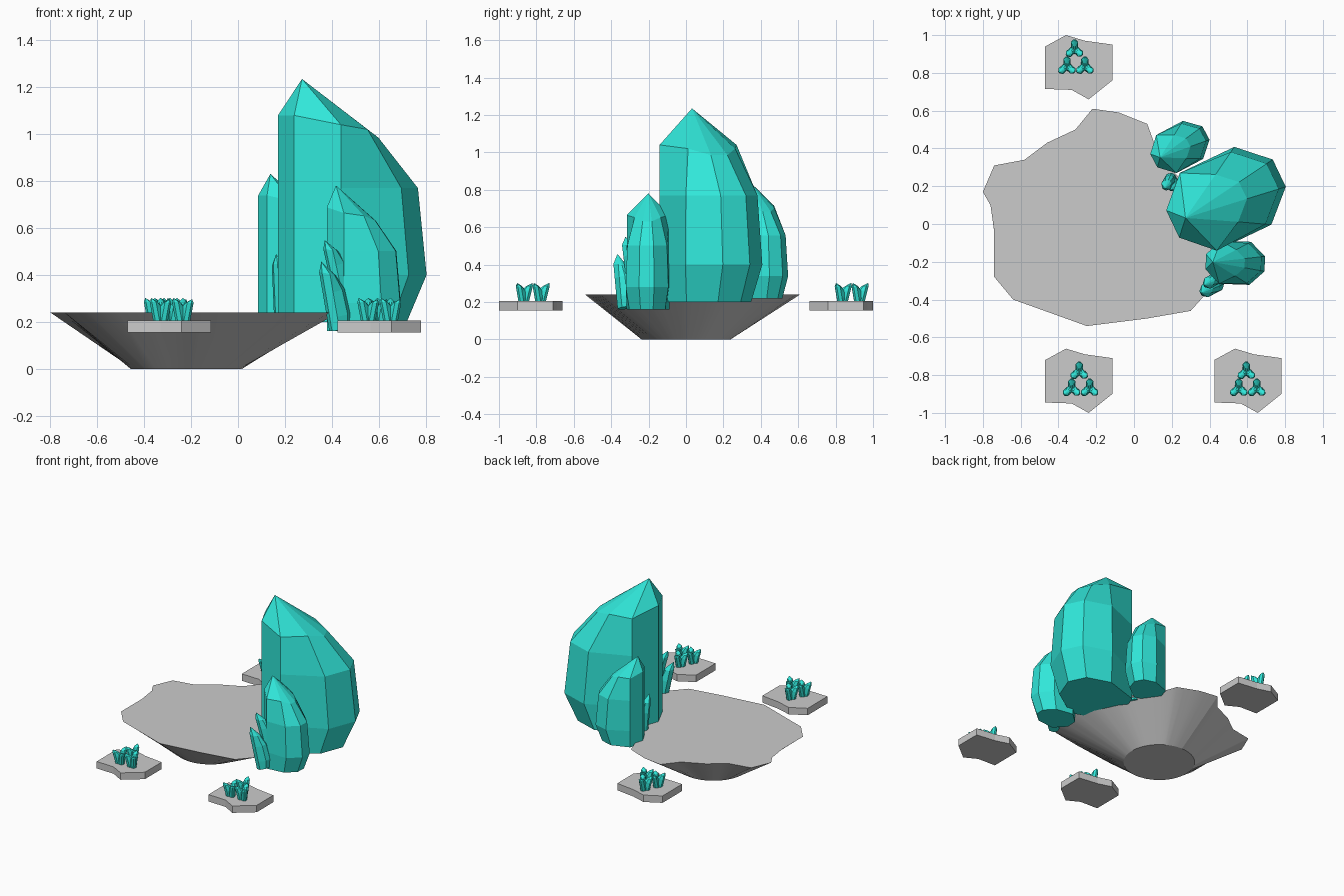
import bpy, bmesh
from math import radians, cos, sin, atan2
from mathutils import Matrix, Vector

if "Cube" in bpy.data.objects:
    bpy.data.objects.remove(bpy.data.objects["Cube"])

teal = bpy.data.materials.new("teal_crystal")
teal.diffuse_color = (0.03, 0.8, 0.7, 1)
teal.use_nodes = True
teal.node_tree.nodes["Principled BSDF"].inputs["Base Color"].default_value = teal.diffuse_color


def finish(bm, name, mat=None):
    bmesh.ops.recalc_face_normals(bm, faces=bm.faces)
    me = bpy.data.meshes.new(name)
    bm.to_mesh(me)
    bm.free()
    ob = bpy.data.objects.new(name, me)
    bpy.context.collection.objects.link(ob)
    if mat:
        me.materials.append(mat)
    return ob


def loft(bm, rings, apex=None):
    """Closed stack of rings with a bottom cap and either a top cap or a point."""
    vs = [[bm.verts.new(p) for p in r] for r in rings]
    n = len(vs[0])
    for a, b in zip(vs, vs[1:]):
        for i in range(n):
            j = (i + 1) % n
            bm.faces.new((a[i], a[j], b[j], b[i]))
    bm.faces.new(vs[0][::-1])
    if apex is None:
        bm.faces.new(vs[-1])
    else:
        tip = bm.verts.new(apex)
        for i in range(n):
            bm.faces.new((vs[-1][i], vs[-1][(i + 1) % n], tip))


# Unit crystal: eight sides, straight on the near side, bulging on the far side
half = [(0, .08), (.15, .228), (.47, .228), (.625, .08)]
OCT = [(u, -v) for u, v in half] + [(u, v) for u, v in reversed(half)]
SHOULDER = {0: .88, .15: .84, .47: .82, .625: .785}


def crystal(bm, loc, angle, s, sz, lean=0):
    m = (Matrix.Translation(loc) @ Matrix.Rotation(radians(angle), 4, 'Z')
         @ Matrix.Rotation(radians(-lean), 4, 'Y') @ Matrix.Diagonal((s, s, sz, 1)))
    rings = []
    for f, z in ((.84, 0), (1, .2), (.93, .57), (.61, None)):
        ring = []
        for u, v in OCT:
            h = SHOULDER[u] if z is None else z
            if u > .2:
                p = (.08 + (u - .08) * f, v * f, h)
            else:
                p = (u, v, h)
            ring.append(m @ Vector(p))
        rings.append(ring)
    loft(bm, rings, m @ Vector((.075, 0, 1.035)))


def crystal_object(name, items):
    bm = bmesh.new()
    for it in items:
        crystal(bm, *it)
    return finish(bm, name, teal)


# Main rock: irregular flat top tapering to a round foot
outline = [(-.80, .17), (-.76, .10), (-.74, -.04), (-.74, -.28), (-.64, -.40),
           (-.25, -.54), (.07, -.50), (.30, -.46), (.39, -.36), (.43, -.22),
           (.40, -.02), (.31, .16), (.20, .29), (.11, .42), (.07, .53),
           (-.08, .59), (-.22, .61), (-.31, .50), (-.46, .43), (-.58, .34), (-.74, .31)]
top, foot = [], []
for i, a in enumerate(outline):
    b = outline[(i + 1) % len(outline)]
    for t in (0, 1 / 3, 2 / 3):
        x, y = a[0] + (b[0] - a[0]) * t, a[1] + (b[1] - a[1]) * t
        ang = atan2(y, x + .22)
        top.append((x, y, .24))
        foot.append((-.22 + .238 * cos(ang), .238 * sin(ang), 0))
bm = bmesh.new()
loft(bm, [foot, top])
rock = finish(bm, "main_rock")
bpy.context.view_layer.objects.active = rock
rock.select_set(True)
bpy.ops.object.shade_smooth_by_angle(angle=radians(25))
rock.select_set(False)

# Large crystals on the rock's edge
crystal_object("main_crystal", [((.205, 0, .2), 25.5, 1, 1)])
crystal_object("front_crystal", [((.38, -.2, .16), -2, .5, .6)])
crystal_object("back_crystal", [((.105, .335, .22), 28, .5, .59)])

# Small side shoots
crystal_object("front_shoots", [((.395, -.345, .16), 28, .16, .29, 11),
                                ((.415, -.30, .30), 28, .14, .245, 14)])
crystal_object("back_shoots", [((.17, .20, .21), 60, .13, .27, 5),
                               ((.20, .19, .21), 80, .11, .2, 5)])

# Three floating pads with clumps of leaning crystals
PAD = [(-.175, .11), (-.065, .17), (.035, .14), (.18, .12), (.18, -.07),
       (.055, -.17), (-.035, -.12), (-.175, -.115)]
CLUMPS = [(.005, .05), (-.035, -.04), (.06, -.04)]
for name, px, py, cx, cy in (("front_left", -.295, -.83, -.295, -.83),
                             ("front_right", .60, -.83, .59, -.83),
                             ("back_left", -.295, .83, -.32, .875)):
    bm = bmesh.new()
    loft(bm, [[(px + x, py + y, z) for x, y in reversed(PAD)] for z in (.155, .205)])
    finish(bm, name + "_pad")
    items = []
    for ox, oy in CLUMPS:
        for a, h in ((90, .1), (222, .1), (318, .095)):
            r = radians(a)
            items.append(((cx + ox + .035 * cos(r), cy + oy + .03 * sin(r), .2),
                          a + 180, .085, h, 14))
    crystal_object(name + "_pad_crystals", items)
